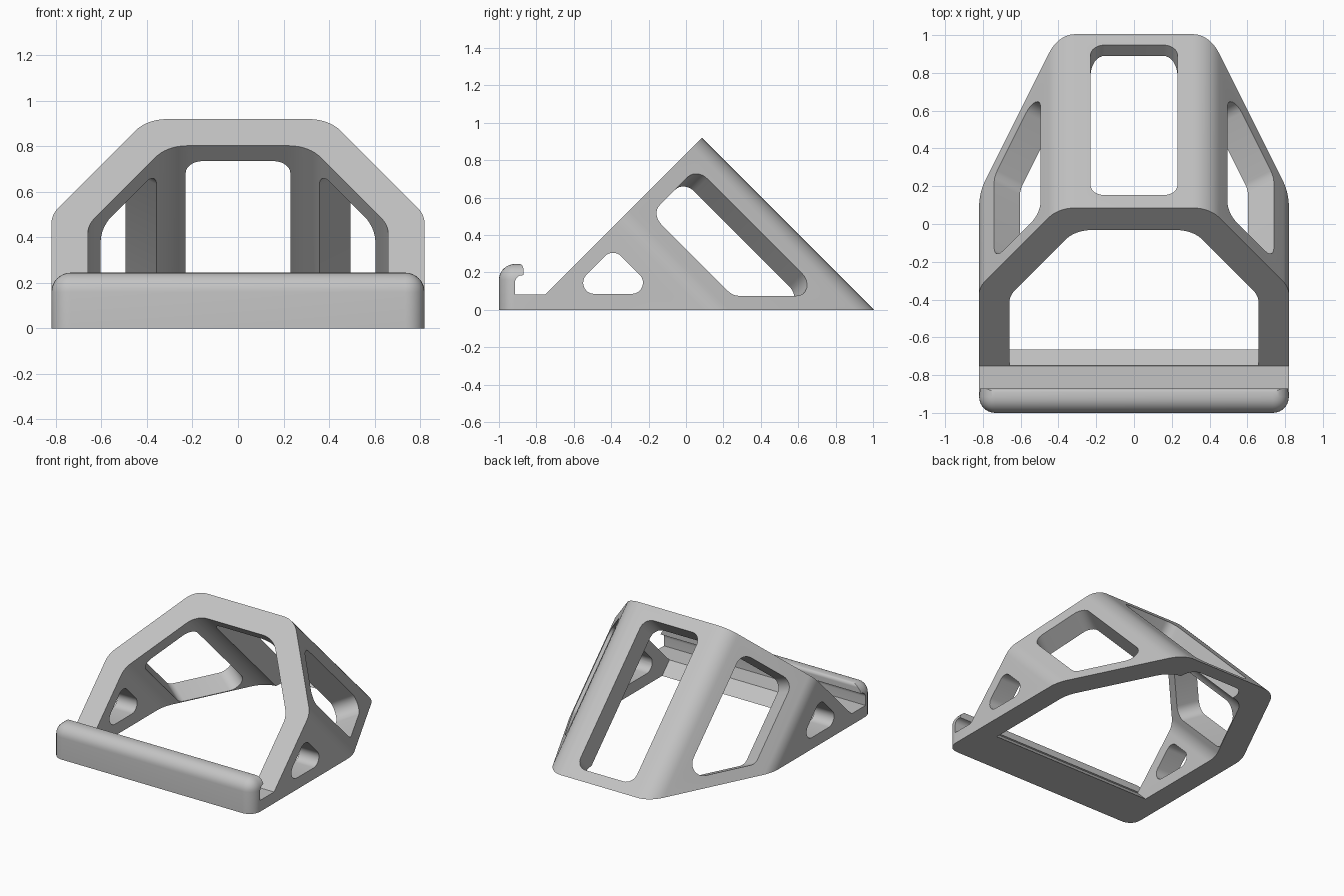
import bpy, bmesh
from math import sqrt, tan
from mathutils import Vector, Matrix

cube = bpy.data.objects.get("Cube")
if cube:
    bpy.data.objects.remove(cube, do_unlink=True)

grey = bpy.data.materials.new("light_grey")
grey.use_nodes = True
grey.diffuse_color = (0.55, 0.55, 0.55, 1)
grey.node_tree.nodes["Principled BSDF"].inputs["Base Color"].default_value = (0.55, 0.55, 0.55, 1)

W = 0.82            # half width
FRONT = 0.835       # sloped front plane: z = y + FRONT
R2 = sqrt(2)
X = Vector((1, 0, 0))
UP = Vector((0, 1, 1)).normalized()      # up the front plane
BACK = Vector((0, 1, -1)).normalized()   # tube direction, down and back


def fillet(points, steps=8):
    """Round 3D corners given as (point, radius)."""
    out = []
    n = len(points)
    for i, (p, r) in enumerate(points):
        if r == 0:
            out.append(p)
            continue
        a = (points[i - 1][0] - p).normalized()
        b = (points[(i + 1) % n][0] - p).normalized()
        half = a.angle(b) / 2
        bis = (a + b).normalized()
        reach = r / tan(half)
        centre = p + bis * sqrt(r * r + reach * reach)
        v0, v1 = p + a * reach - centre, p + b * reach - centre
        turn = v0.rotation_difference(v1)
        for k in range(steps + 1):
            q = Matrix.Rotation(turn.angle * k / steps, 3, turn.axis)
            out.append(centre + q @ v0)
    return out


def new_object(name, bm):
    bmesh.ops.recalc_face_normals(bm, faces=bm.faces)
    mesh = bpy.data.meshes.new(name)
    bm.to_mesh(mesh)
    bm.free()
    mesh.materials.append(grey)
    obj = bpy.data.objects.new(name, mesh)
    bpy.context.collection.objects.link(obj)
    return obj


def prism(name, points, start, end):
    """Sweep a rounded outline from offset start to offset end."""
    bm = bmesh.new()
    face = bm.faces.new([bm.verts.new(p + start) for p in fillet(points)])
    moved = bmesh.ops.extrude_face_region(bm, geom=[face])["geom"]
    verts = [g for g in moved if isinstance(g, bmesh.types.BMVert)]
    bmesh.ops.translate(bm, verts=verts, vec=end - start)
    if face.is_valid and all(len(e.link_faces) < 2 for e in face.edges):
        bm.faces.remove(face)
    return new_object(name, bm)


def box(name, low, high, bevel=0):
    bm = bmesh.new()
    bmesh.ops.create_cube(bm, size=1)
    low, high = Vector(low), Vector(high)
    for v in bm.verts:
        v.co = (low + high) / 2 + v.co * (high - low)
    if bevel:
        bmesh.ops.bevel(bm, geom=bm.edges[:], offset=bevel, segments=8,
                        profile=0.5, affect='EDGES')
    return new_object(name, bm)


def combine(target, other, operation):
    other.hide_render = True
    mod = target.modifiers.new(operation.title(), 'BOOLEAN')
    mod.object, mod.operation, mod.solver = other, operation, 'EXACT'
    bpy.ops.object.select_all(action='DESELECT')
    bpy.context.view_layer.objects.active = target
    target.select_set(True)
    bpy.ops.object.modifier_apply(modifier=mod.name)
    bpy.data.objects.remove(other, do_unlink=True)


def arch(half, bottom, shoulder, crown, top, r):
    """Arch outline on the sloped front plane."""
    right = [(half, bottom, 0), (half, shoulder, r), (crown, top, r)]
    left = [(-x, z, q) for x, z, q in reversed(right)]
    return [(Vector((x, z - FRONT, z)), q) for x, z, q in right + left]


# Arched tube, swept at right angles to the sloped front
stand = prism("stand", arch(W, -0.1, 0.5, 0.4, 0.92, 0.17), Vector(), BACK * 1.6)
hollow = prism("hollow", arch(0.66, 0.085, 0.455, 0.312, 0.803, 0.17), BACK * -0.02, BACK * 1.7)
combine(stand, hollow, 'DIFFERENCE')

# Back window
window = []
for x, diff in ((0.23, 0.70), (0.23, -0.89), (-0.23, -0.89), (-0.23, 0.70)):
    window.append((Vector((x, (1 - diff - 0.085 + 0.085) / 2, (1 + diff) / 2)), 0.075))
cutter = prism("back_window", window, UP * 0.1, UP * -0.3)
combine(stand, cutter, 'DIFFERENCE')

# Slanted shoulder windows, cut square to the shoulder faces
for side in (1, -1):
    outline = []
    for x, z in ((0.495, None), (0.74, None), (0.74, 0.075), (0.495, 0.075)):
        total = 1.805 - 2 * x            # y + z on the shoulder face
        if z is None:
            z = (total + 0.70) / 2
        outline.append((Vector((side * x, total - z, z)), 0.08))
    normal = Vector((2 * side, 1, 1)).normalized()
    cutter = prism("shoulder_window", outline, normal * 0.1, normal * -0.3)
    combine(stand, cutter, 'DIFFERENCE')

# Small rounded triangle through both side walls
triangle = [(Vector((0, y, z)), 0.06) for y, z in ((-0.635, 0.085), (-0.39, 0.33), (-0.145, 0.085))]
cutter = prism("side_hole", triangle, -X, X)
combine(stand, cutter, 'DIFFERENCE')

# Front lip with a hooked edge and rounded ends
hook = [(-1.1, -0.1, 0), (-1.1, 0.246, 0), (-0.87, 0.246, 0.025), (-0.87, 0.185, 0),
        (-0.915, 0.185, 0.04), (-0.915, 0.083, 0), (-0.75, 0.083, 0), (-0.75, -0.1, 0)]
lip = prism("front_lip", [(Vector((0, y, z)), r) for y, z, r in hook], -X, X)
combine(lip, box("lip_rounding", (-W, -1, -0.5), (W, 0, 0.245), 0.085), 'INTERSECT')
combine(stand, lip, 'UNION')

# Flat underside
combine(stand, box("ground_cut", (-2, -2, -3), (2, 3, 0)), 'DIFFERENCE')

bpy.ops.object.select_all(action='DESELECT')
stand.select_set(True)
bpy.context.view_layer.objects.active = stand
bpy.ops.object.shade_smooth_by_angle(angle=0.5)
